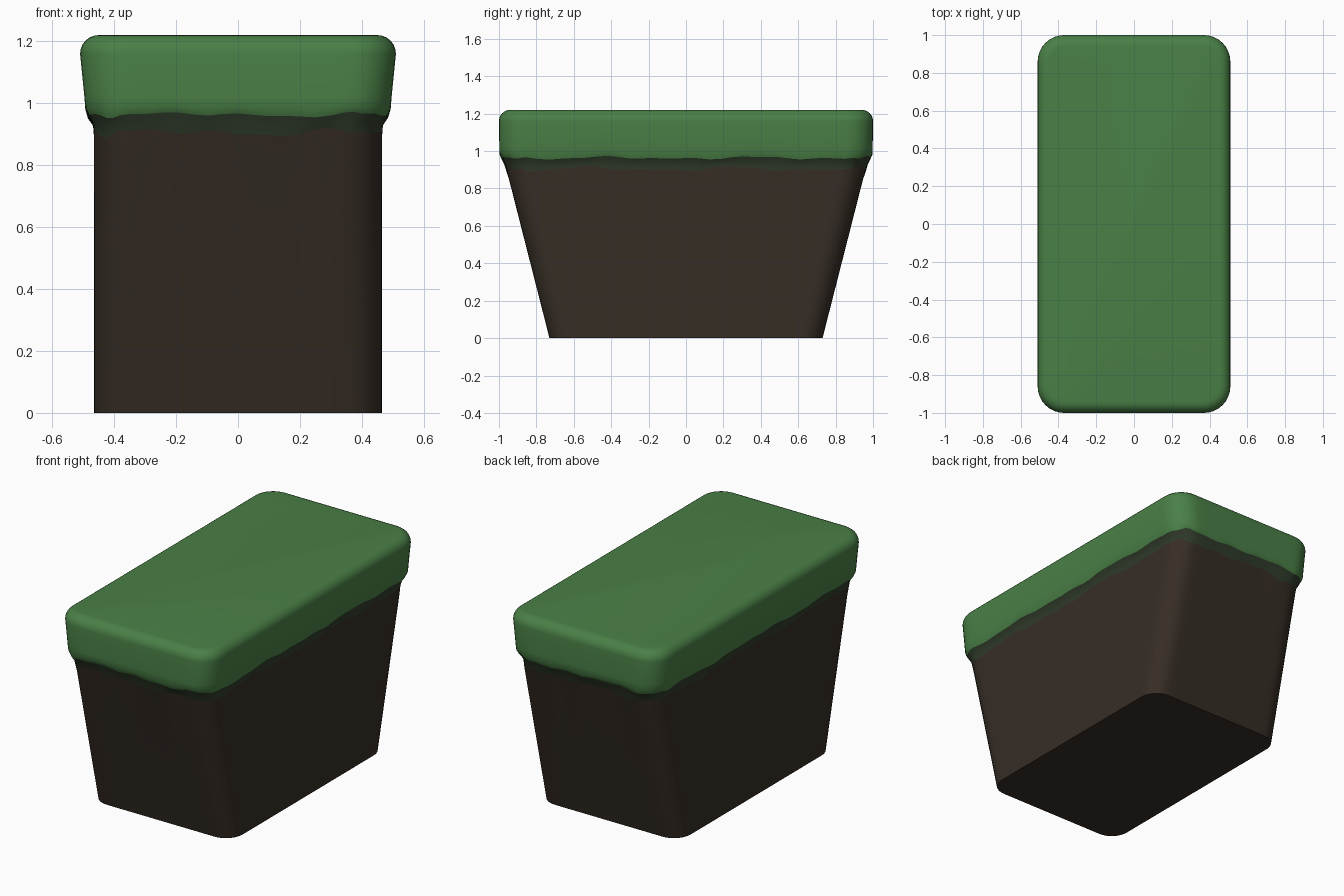
import bpy, bmesh, math

if "Cube" in bpy.data.objects:
    bpy.data.objects.remove(bpy.data.objects["Cube"])


def material(name, rgb):
    m = bpy.data.materials.new(name)
    m.diffuse_color = (*rgb, 1)
    m.use_nodes = True
    m.node_tree.nodes["Principled BSDF"].inputs["Base Color"].default_value = m.diffuse_color
    return m


green = material("grass green", (0.068, 0.215, 0.062))
moss = material("dark moss", (0.030, 0.045, 0.024))
brown = material("soil brown", (0.037, 0.026, 0.0185))


def outline(hx, hy, r, arc=8):
    """Rounded rectangle with subdivided straight sides."""
    pts = []
    corners = [(1, -1), (1, 1), (-1, 1), (-1, -1)]
    for k, (sx, sy) in enumerate(corners):
        cx, cy = sx * (hx - r), sy * (hy - r)
        for i in range(arc + 1):
            a = math.radians(-90 + 90 * k + 90 * i / arc)
            pts.append((cx + r * math.cos(a), cy + r * math.sin(a)))
        nx, ny = corners[(k + 1) % 4]
        end = math.radians(90 * k)
        ox, oy = r * math.cos(end), r * math.sin(end)
        n = 28 if k % 2 == 0 else 14
        for i in range(1, n):
            t = i / n
            pts.append((cx + ox + t * (nx * (hx - r) - cx),
                        cy + oy + t * (ny * (hy - r) - cy)))
    return pts


def wave(i, n, amp, seed):
    """Closed ragged wave around the outline."""
    t = 2 * math.pi * i / n
    return amp * (0.45 * math.sin(9 * t + seed) + 0.35 * math.sin(17 * t + 2 * seed)
                  + 0.3 * math.sin(31 * t + 3 * seed))


def loft(name, rings, mat, bottom=False, top=False):
    """Skin through rings of (half x, half y, radius, z, wave size, wave seed)."""
    bm = bmesh.new()
    loops = []
    for hx, hy, r, z, amp, seed in rings:
        pts = outline(hx, hy, r)
        n = len(pts)
        loops.append([bm.verts.new((x, y, z + wave(i, n, amp, seed)))
                      for i, (x, y) in enumerate(pts)])
    for a, b in zip(loops, loops[1:]):
        for i in range(n):
            j = (i + 1) % n
            bm.faces.new((a[i], a[j], b[j], b[i]))
    if bottom:
        bm.faces.new(loops[0][::-1])
    if top:
        bm.faces.new(loops[-1])
    me = bpy.data.meshes.new(name)
    bm.to_mesh(me)
    bm.free()
    me.materials.append(mat)
    ob = bpy.data.objects.new(name, me)
    bpy.context.collection.objects.link(ob)
    bpy.ops.object.select_all(action='DESELECT')
    ob.select_set(True)
    bpy.context.view_layer.objects.active = ob
    bpy.ops.object.shade_smooth_by_angle(angle=math.radians(40))


def soil_ring(z, amp=0, seed=0):
    return (0.465, 0.73 + 0.255 * z, 0.11 + 0.02 * z, z, amp, seed)


soil_edge = soil_ring(0.905, 0.017, 1.3)
lip = (0.485, 0.985, 0.135, 0.963, 0.011, 0.4)

# Tapered soil block
loft("soil_block", [soil_ring(0), soil_ring(0.45), soil_ring(0.85), soil_edge],
     brown, bottom=True)

# Dark ragged fringe tucked under the turf
loft("moss_fringe", [soil_edge, (0.468, 0.972, 0.13, 0.935, 0.008, 0.8), lip], moss)

# Turf slab with rounded top edge
rings = [lip, (0.493, 0.997, 0.14, 0.985, 0.005, 0.4), (0.496, 0.998, 0.14, 1.02, 0, 0)]
R = 0.06
for i in range(7):
    a = math.radians(15 * i)
    inset = R * (1 - math.cos(a))
    rings.append((0.51 - inset, 1.0 - inset, 0.14 - inset,
                  1.22 - R + R * math.sin(a), 0, 0))
loft("turf_slab", rings, green, top=True)
